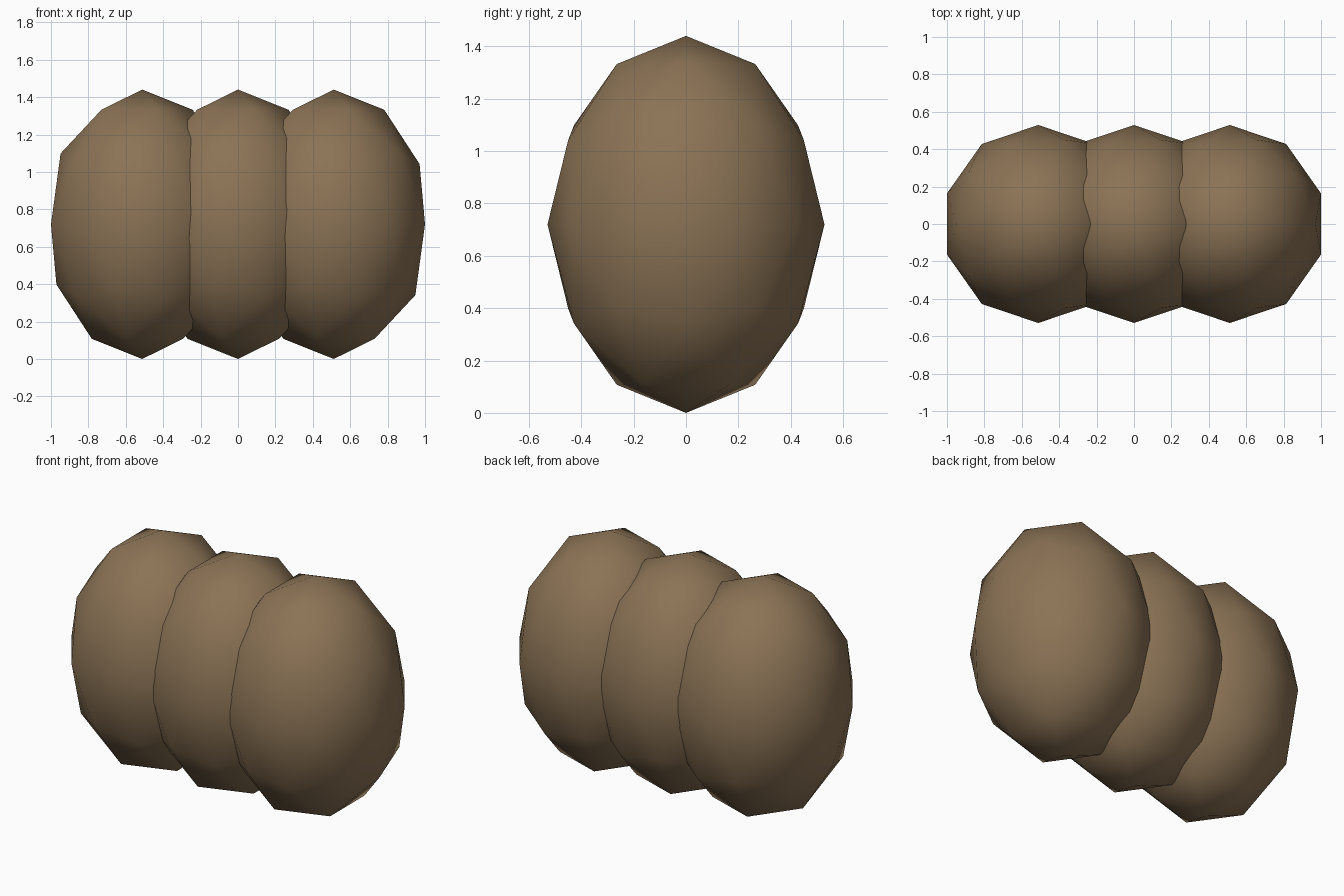
import bpy

# Remove the default cube
cube = bpy.data.objects.get("Cube")
if cube:
    bpy.data.objects.remove(cube, do_unlink=True)

# Single earthy brown material
COLOR = (0.258, 0.171, 0.091, 1.0)
brown = bpy.data.materials.new("earth_brown")
brown.use_nodes = True
brown.diffuse_color = COLOR
brown.node_tree.nodes["Principled BSDF"].inputs["Base Color"].default_value = COLOR

RADII = (0.513, 0.529, 0.72)   # stretched sphere half-sizes
SPACING = 0.512                # distance between lobe centres


def lobe(name, x):
    """Low-poly, smooth-shaded egg shape resting on the ground."""
    bpy.ops.mesh.primitive_ico_sphere_add(subdivisions=2, radius=1, location=(x, 0, RADII[2]))
    obj = bpy.context.object
    obj.name = obj.data.name = name
    obj.scale = RADII
    bpy.ops.object.transform_apply(location=False, rotation=False, scale=True)
    bpy.ops.object.shade_smooth()
    obj.data.materials.append(brown)
    return obj


# Three overlapping lobes in a row
for side, name in enumerate(("right_lobe", "middle_lobe", "left_lobe")):
    lobe(name, (side - 1) * SPACING)
